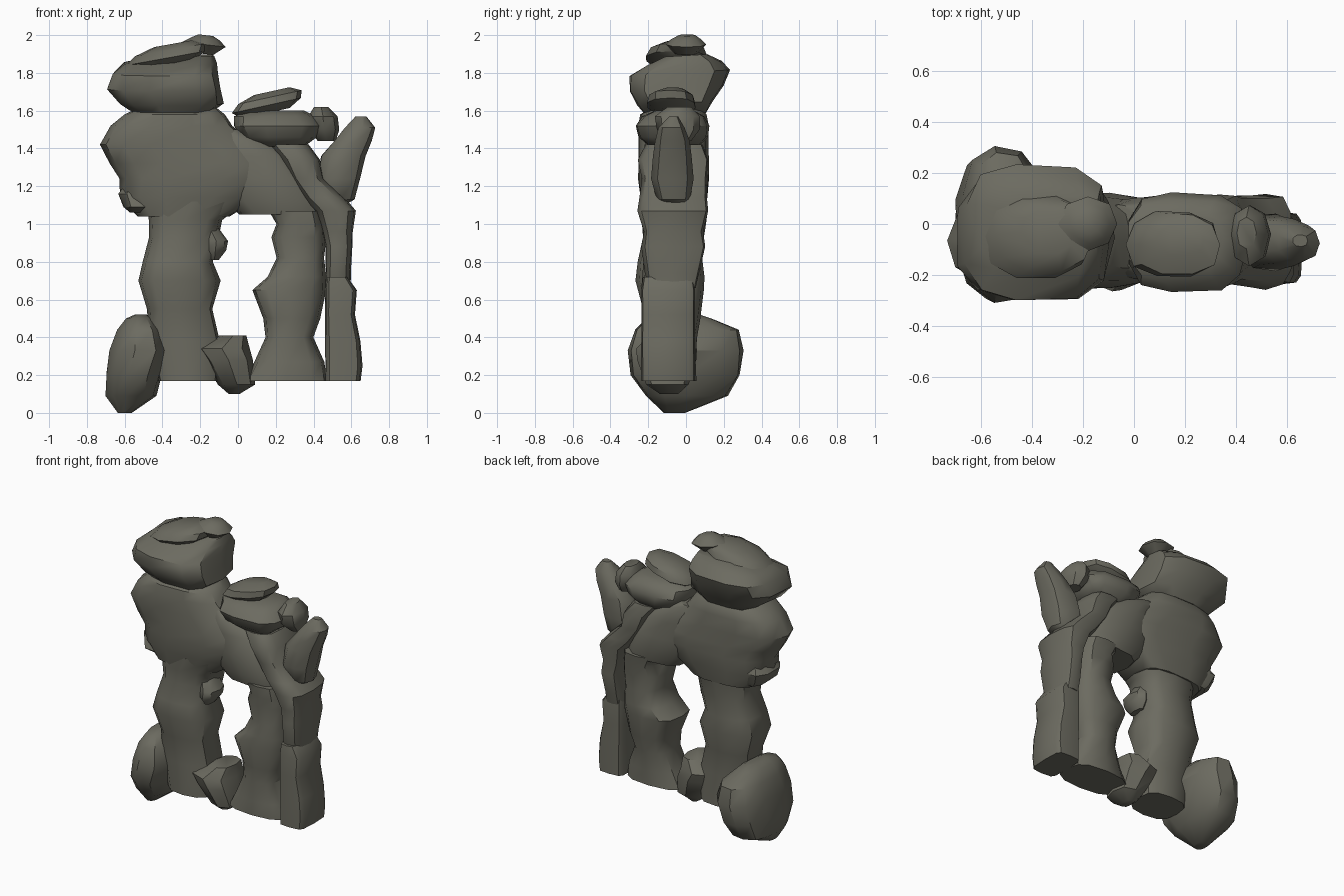
import bpy, bmesh, math, random

random.seed(4)
stone_mat = bpy.data.materials.new("olive grey stone")
stone_mat.diffuse_color = (0.15, 0.147, 0.118, 1)


def loft(name, rings, n=12, power=2.8, rough=0.05, tilt_x=0.0, tilt_y=0.0, angle=40):
    """Stack rough rounded rings (z, x0, x1, y0, y1); tilt shears z along x and y."""
    bm = bmesh.new()
    wob = [1 - random.random() * rough for _ in range(n)]
    cx0 = sum(r[1] + r[2] for r in rings) / (2 * len(rings))
    cy0 = sum(r[3] + r[4] for r in rings) / (2 * len(rings))
    loops = []
    for z, x0, x1, y0, y1 in rings:
        cx, cy, rx, ry = (x0 + x1) / 2, (y0 + y1) / 2, (x1 - x0) / 2, (y1 - y0) / 2
        loop = []
        for i in range(n):
            a = 2 * math.pi * i / n
            c, s = math.cos(a), math.sin(a)
            k = wob[i] * (1 - random.random() * rough)
            x = cx + rx * k * math.copysign(abs(c) ** (2 / power), c)
            y = cy + ry * k * math.copysign(abs(s) ** (2 / power), s)
            loop.append(bm.verts.new((x, y, z + tilt_x * (x - cx0) + tilt_y * (y - cy0))))
        loops.append(loop)
    for a, b in zip(loops, loops[1:]):
        for i in range(n):
            j = (i + 1) % n
            bm.faces.new((a[i], a[j], b[j], b[i]))
    bm.faces.new(loops[0][::-1])
    bm.faces.new(loops[-1])
    bmesh.ops.recalc_face_normals(bm, faces=bm.faces)
    me = bpy.data.meshes.new(name)
    bm.to_mesh(me)
    bm.free()
    ob = bpy.data.objects.new(name, me)
    bpy.context.collection.objects.link(ob)
    me.materials.append(stone_mat)
    bpy.ops.object.select_all(action='DESELECT')
    ob.select_set(True)
    bpy.context.view_layer.objects.active = ob
    bpy.ops.object.shade_smooth_by_angle(angle=math.radians(angle))
    return ob


# Left leg of the arch
loft("left_leg", [
    (0.17, -0.43, -0.10, -0.23, 0.06), (0.38, -0.48, -0.09, -0.23, 0.05),
    (0.55, -0.49, -0.13, -0.23, 0.06), (0.70, -0.54, -0.09, -0.27, 0.09),
    (0.80, -0.51, -0.13, -0.26, 0.08), (0.93, -0.48, -0.10, -0.23, 0.08),
    (1.02, -0.48, -0.08, -0.24, 0.09), (1.12, -0.50, 0.04, -0.24, 0.10)], rough=0.03)
loft("leg_knob", [
    (0.81, -0.15, -0.10, -0.18, -0.06), (0.86, -0.18, -0.06, -0.22, -0.02),
    (0.91, -0.18, -0.05, -0.22, -0.02), (0.98, -0.20, -0.10, -0.18, -0.04)], n=8, power=2.2)

# Heavy left shoulder and the ledge under it
loft("left_shoulder", [
    (1.04, -0.54, -0.03, -0.23, 0.10), (1.14, -0.64, 0.13, -0.25, 0.12),
    (1.24, -0.64, 0.20, -0.26, 0.13), (1.32, -0.69, 0.20, -0.26, 0.13),
    (1.42, -0.74, 0.10, -0.26, 0.13), (1.52, -0.68, -0.02, -0.26, 0.13),
    (1.58, -0.61, -0.06, -0.25, 0.12), (1.62, -0.52, -0.11, -0.18, 0.08)],
    n=14, rough=0.03)
loft("shoulder_ledge", [
    (1.06, -0.58, -0.40, -0.18, 0.06), (1.09, -0.62, -0.35, -0.22, 0.08),
    (1.16, -0.65, -0.35, -0.20, 0.10), (1.22, -0.60, -0.38, -0.16, 0.06)], n=9)

# Right leg and the arch above it
loft("right_leg", [
    (0.17, 0.03, 0.48, -0.23, 0.05), (0.27, 0.08, 0.46, -0.23, 0.05),
    (0.40, 0.14, 0.40, -0.22, 0.06), (0.50, 0.13, 0.44, -0.23, 0.08),
    (0.65, 0.07, 0.47, -0.24, 0.10), (0.72, 0.15, 0.47, -0.24, 0.10),
    (0.82, 0.20, 0.46, -0.23, 0.09), (0.93, 0.17, 0.47, -0.23, 0.10),
    (1.00, 0.20, 0.46, -0.24, 0.11), (1.07, 0.16, 0.45, -0.24, 0.12)], rough=0.03)
loft("arch_bridge", [
    (1.05, 0.00, 0.44, -0.22, 0.10), (1.12, -0.07, 0.43, -0.24, 0.12),
    (1.24, -0.12, 0.37, -0.24, 0.12), (1.36, -0.15, 0.29, -0.23, 0.11),
    (1.44, -0.15, 0.18, -0.22, 0.11), (1.50, -0.15, 0.03, -0.18, 0.08)], rough=0.03)

# Slender outer pillar: draped top and slab foot
loft("outer_pillar_top", [
    (0.66, 0.46, 0.60, -0.20, 0.06), (0.74, 0.46, 0.60, -0.22, 0.08),
    (0.88, 0.46, 0.61, -0.24, 0.11), (0.96, 0.44, 0.61, -0.23, 0.10),
    (1.07, 0.40, 0.63, -0.26, 0.13), (1.14, 0.33, 0.57, -0.25, 0.12),
    (1.24, 0.27, 0.46, -0.24, 0.12), (1.34, 0.22, 0.44, -0.26, 0.13),
    (1.42, 0.15, 0.38, -0.22, 0.10)], n=12, rough=0.04)
loft("outer_pillar_slab", [
    (0.17, 0.46, 0.65, -0.24, 0.05), (0.25, 0.46, 0.66, -0.24, 0.05),
    (0.38, 0.46, 0.65, -0.24, 0.05), (0.52, 0.46, 0.62, -0.24, 0.05),
    (0.65, 0.46, 0.63, -0.24, 0.05), (0.72, 0.47, 0.58, -0.23, 0.04)],
    power=5, rough=0.015)

# Leaning finger stone
loft("leaning_finger", [
    (1.09, 0.45, 0.55, -0.10, 0.00), (1.13, 0.42, 0.62, -0.16, 0.03),
    (1.24, 0.41, 0.65, -0.19, 0.05), (1.36, 0.43, 0.68, -0.18, 0.04),
    (1.44, 0.50, 0.71, -0.17, 0.03), (1.51, 0.56, 0.73, -0.15, 0.00),
    (1.57, 0.62, 0.68, -0.09, -0.04)], n=9, power=2.3)

# Boulders at the foot
loft("foot_boulder", [
    (0.00, -0.64, -0.56, -0.12, 0.00), (0.09, -0.71, -0.42, -0.22, 0.24),
    (0.20, -0.71, -0.39, -0.31, 0.31), (0.33, -0.69, -0.34, -0.32, 0.33),
    (0.44, -0.65, -0.38, -0.29, 0.30), (0.50, -0.60, -0.44, -0.22, 0.15),
    (0.52, -0.55, -0.48, -0.12, 0.08)], n=11, power=2.3)
loft("middle_boulder", [
    (0.10, -0.05, 0.01, -0.14, -0.04), (0.15, -0.11, 0.10, -0.22, 0.02),
    (0.28, -0.19, 0.09, -0.27, 0.06), (0.34, -0.24, 0.07, -0.27, 0.06),
    (0.41, -0.10, 0.05, -0.20, 0.02)], n=8, power=2.4)

# Stones stacked on the left
loft("cap_boulder", [
    (1.58, -0.54, -0.15, -0.22, 0.12), (1.64, -0.64, -0.06, -0.27, 0.16),
    (1.72, -0.71, -0.07, -0.32, 0.22), (1.80, -0.68, -0.09, -0.32, 0.25),
    (1.85, -0.62, -0.10, -0.22, 0.20), (1.89, -0.45, -0.12, -0.12, 0.12)],
    n=11, power=3, tilt_y=0.06)
loft("cap_flat_stone", [
    (1.84, -0.56, -0.24, -0.18, 0.08), (1.88, -0.61, -0.16, -0.23, 0.13),
    (1.92, -0.56, -0.15, -0.20, 0.11), (1.95, -0.45, -0.22, -0.12, 0.06)],
    n=10, power=2.3, tilt_x=0.18)
loft("cap_pebble", [
    (1.90, -0.23, -0.13, -0.06, 0.06), (1.95, -0.30, -0.06, -0.11, 0.11),
    (1.98, -0.25, -0.09, -0.08, 0.08), (2.00, -0.21, -0.13, -0.04, 0.05)],
    n=8, power=2.2, tilt_x=-0.12)

# Stones stacked on the right
loft("ridge_stone", [
    (1.41, 0.10, 0.36, -0.20, 0.08), (1.46, 0.00, 0.43, -0.26, 0.13),
    (1.52, -0.04, 0.46, -0.28, 0.14), (1.57, -0.04, 0.42, -0.24, 0.11),
    (1.60, 0.04, 0.36, -0.17, 0.05)], n=11, power=3)
loft("ridge_flat_stone", [
    (1.59, 0.02, 0.28, -0.16, 0.00), (1.63, -0.04, 0.35, -0.22, 0.06),
    (1.67, -0.01, 0.35, -0.21, 0.05), (1.70, 0.08, 0.28, -0.13, 0.00)],
    n=10, power=2.3, tilt_x=0.22)
loft("ridge_pebble", [
    (1.44, 0.42, 0.52, -0.09, 0.03), (1.50, 0.37, 0.54, -0.16, 0.08),
    (1.57, 0.37, 0.53, -0.17, 0.08), (1.62, 0.40, 0.48, -0.10, 0.03)], n=8, power=2.2)
